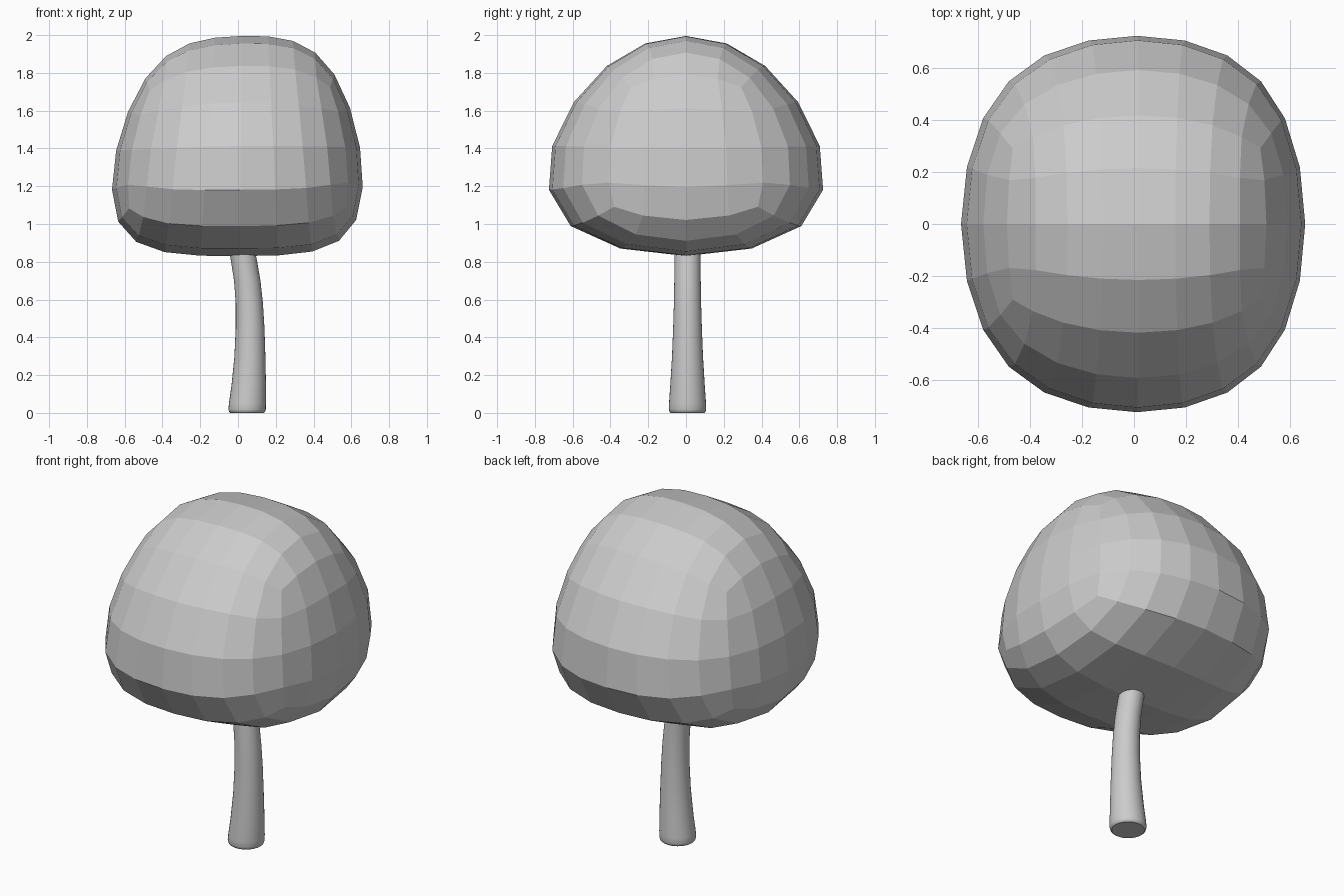
import bpy, bmesh, math

if "Cube" in bpy.data.objects:
    bpy.data.objects.remove(bpy.data.objects["Cube"])


def make_object(name, bm):
    bmesh.ops.recalc_face_normals(bm, faces=bm.faces[:])
    mesh = bpy.data.meshes.new(name)
    bm.to_mesh(mesh)
    bm.free()
    obj = bpy.data.objects.new(name, mesh)
    bpy.context.collection.objects.link(obj)
    return obj


def loft(rings):
    """Skin a list of closed rings and cap both ends; side faces are smooth."""
    bm = bmesh.new()
    loops = [[bm.verts.new(p) for p in ring] for ring in rings]
    n = len(loops[0])
    for a, b in zip(loops, loops[1:]):
        for i in range(n):
            j = (i + 1) % n
            bm.faces.new((a[i], a[j], b[j], b[i])).smooth = True
    bm.faces.new(loops[0])
    bm.faces.new(loops[-1])
    return bm


# Crown: a two-segment box cage, pinched at its top and ends, subdivided
# section = (bottom x, half depth, z), (top x, half depth, z)
sections = [
    ((-0.868, 0.784, 0.77), (-0.539, 0.36, 2.00)),
    ((0.022, 1.198, 0.78), (0.022, 0.548, 2.065)),
    ((0.831, 0.784, 0.775), (0.57, 0.36, 2.03)),
]
cage = [[(bx, -by, bz), (bx, by, bz), (tx, ty, tz), (tx, -ty, tz)]
        for (bx, by, bz), (tx, ty, tz) in sections]
bm = loft(cage)
for f in bm.faces:
    f.smooth = False
crown = make_object("tree_crown", bm)
sub = crown.modifiers.new("Subdivision", 'SUBSURF')
sub.levels = sub.render_levels = 2

# Trunk: smooth, flared at the foot and leaning as it enters the crown
# (height, centre x, radius)
profile = [
    (0.0, 0.048, 0.088), (0.005, 0.048, 0.095), (0.018, 0.048, 0.099),
    (0.05, 0.050, 0.098), (0.15, 0.057, 0.091), (0.3, 0.063, 0.082),
    (0.45, 0.064, 0.076), (0.58, 0.060, 0.072), (0.70, 0.049, 0.070),
    (0.82, 0.029, 0.069), (0.95, 0.0, 0.068),
]
SIDES = 32
rings = [[(x + r * math.cos(a), 0.008 + r * math.sin(a), z)
          for a in (2 * math.pi * k / SIDES for k in range(SIDES))]
         for z, x, r in profile]
make_object("tree_trunk", loft(rings))
